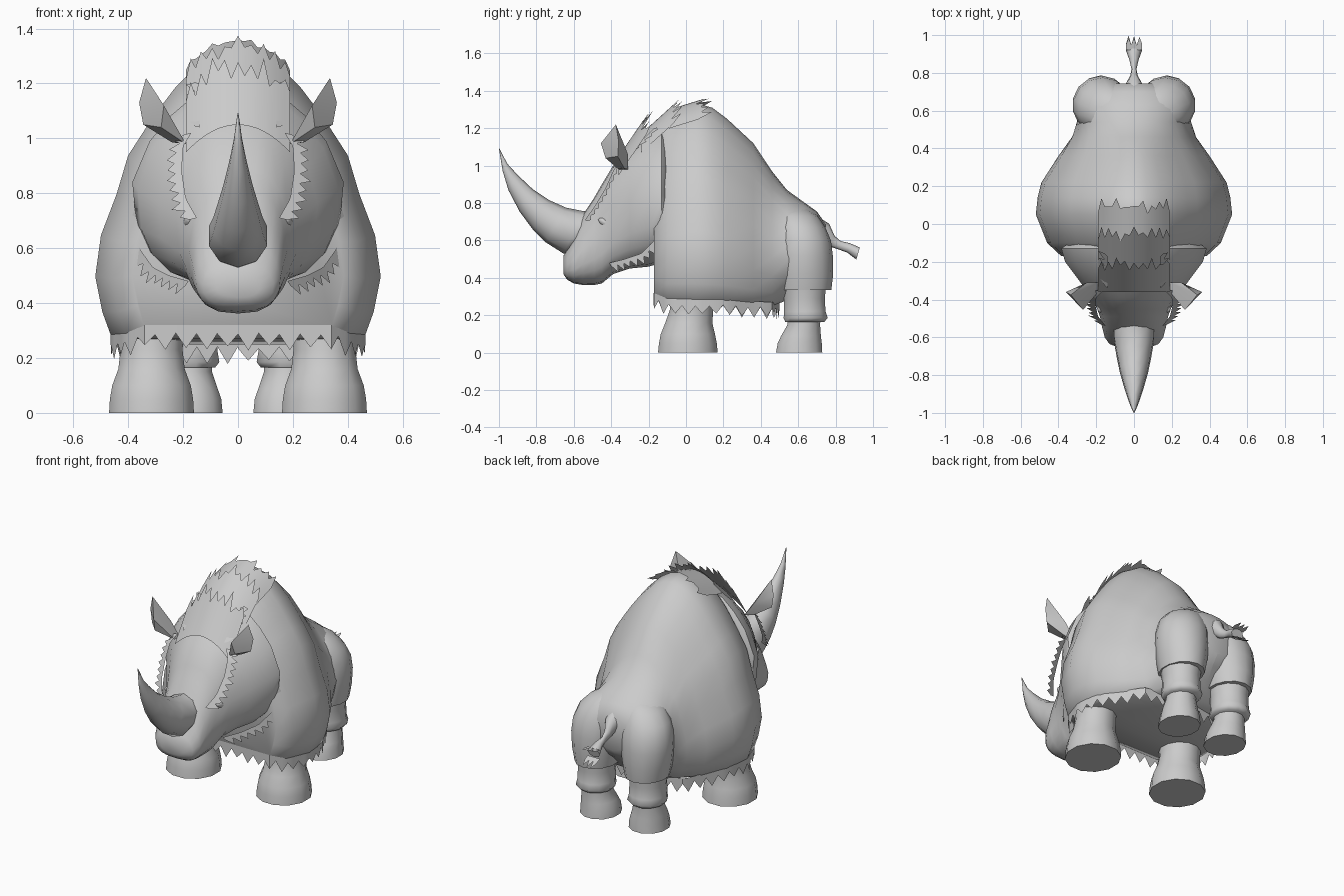
import bpy, bmesh, math, random
from mathutils import Vector

if "Cube" in bpy.data.objects:
    bpy.data.objects.remove(bpy.data.objects["Cube"])

random.seed(4)
grey = bpy.data.materials.new("wool_grey")
grey.diffuse_color = (0.6, 0.6, 0.6, 1)
grey.use_nodes = True
grey.node_tree.nodes["Principled BSDF"].inputs["Base Color"].default_value = grey.diffuse_color


def finish(name, bm, angle=60):
    bmesh.ops.recalc_face_normals(bm, faces=bm.faces[:])
    me = bpy.data.meshes.new(name)
    bm.to_mesh(me)
    bm.free()
    me.materials.append(grey)
    ob = bpy.data.objects.new(name, me)
    bpy.context.collection.objects.link(ob)
    bpy.ops.object.select_all(action='DESELECT')
    ob.select_set(True)
    bpy.context.view_layer.objects.active = ob
    bpy.ops.object.shade_smooth_by_angle(angle=math.radians(angle))
    return ob


def loft(name, rings, angle=60):
    """Skin a list of equal-length point rings and cap both ends."""
    bm = bmesh.new()
    rows = [[bm.verts.new(p) for p in r] for r in rings]
    n = len(rows[0])
    for a, b in zip(rows, rows[1:]):
        for i in range(n):
            j = (i + 1) % n
            bm.faces.new((a[i], a[j], b[j], b[i]))
    bm.faces.new(rows[0])
    bm.faces.new(rows[-1])
    return finish(name, bm, angle)


def column(name, side, rings, n=12):
    """Upright limb from (z, centre x, centre y, radius x, radius y)."""
    ang = [2 * math.pi * (i + .5) / n for i in range(n)]
    return loft(name, [[(side * (cx + rx * math.cos(a)), cy + ry * math.sin(a), z)
                        for a in ang] for z, cx, cy, rx, ry in rings])


def sample(path, n):
    """Even points along a polyline."""
    pts = [Vector(p) for p in path]
    lens = [(b - a).length for a, b in zip(pts, pts[1:])]
    total, out = sum(lens), []
    for i in range(n + 1):
        d, k = total * i / n, 0
        while k < len(lens) - 1 and d > lens[k]:
            d -= lens[k]
            k += 1
        out.append(pts[k].lerp(pts[k + 1], min(1, d / lens[k])))
    return out


def fringe(name, path, teeth, offset, short=0.5, side=1):
    """Zigzag fur strip hanging from a path."""
    bm = bmesh.new()
    off, prev = Vector(offset), None
    for i, p in enumerate(sample(path, teeth * 2)):
        f = random.uniform(.85, 1.1) if i % 2 else short * random.uniform(.85, 1.1)
        q = p + off * f
        cur = [bm.verts.new((side * v.x, v.y, v.z)) for v in (p, q)]
        if prev:
            bm.faces.new((prev[0], cur[0], cur[1], prev[1]))
        prev = cur
    return finish(name, bm, 40)


# Body: egg slices turning round at the rump (y, top, bottom, half width, roundness)
egg = [(0, .8), (.02, .89), (.1, .95), (.22, 1), (.36, .96), (.5, .85), (.63, .77),
       (.72, .65), (.79, .55), (.86, .44), (.94, .28), (.985, .13)]
slices = [(-.17, 1.20, .30, .385, 0), (-.1, 1.26, .27, .46, 0), (.05, 1.335, .26, .52, 0),
          (.14, 1.31, .26, .51, 0), (.22, 1.25, .26, .49, 0), (.36, 1.12, .25, .40, 0),
          (.46, .97, .25, .34, .2), (.54, .87, .28, .315, .5), (.63, .805, .36, .295, .9),
          (.70, .755, .42, .23, 1), (.745, .69, .48, .12, 1)]
rings = []
for y, top, bot, hw, k in slices:
    half = [(hw * (w * (1 - k) + k * math.sqrt(1 - (2 * t - 1) ** 2)), y, bot + t * (top - bot))
            for t, w in egg]
    rings.append(half + [(0, y, top)] + [(-x, q, z) for x, q, z in reversed(half)])
loft("body", rings)

# Head and neck: rounded box slices (y, top, bottom, half width)
slices = [(-.655, .52, .42, .08), (-.635, .55, .39, .13), (-.6, .62, .37, .155),
          (-.55, .74, .362, .168), (-.49, .83, .362, .18), (-.45, .90, .37, .195),
          (-.39, 1.0, .42, .225), (-.3, 1.08, .45, .29), (-.2, 1.17, .46, .365),
          (-.13, 1.20, .48, .385), (-.09, 1.16, .52, .33)]
rings = []
for y, top, bot, hw in slices:
    ring = []
    taper = .2 + .25 * min(1, max(0, (y + .4) / .3))
    for i in range(20):
        a = 2 * math.pi * i / 20
        c, s = math.cos(a), math.sin(a)
        x = math.copysign(abs(c) ** .75, c) * hw * (1 - taper * max(0, s))
        ring.append((x, y, (top + bot) / 2 + math.copysign(abs(s) ** .75, s) * (top - bot) / 2))
    rings.append(ring)
loft("head", rings)

# Horn: curved cone between a front and a back edge (front y, z, back y, z, half width)
edges = [(-.55, .55, -.44, .76, .105), (-.655, .53, -.55, .757, .112),
         (-.75, .59, -.64, .775, .095), (-.82, .66, -.73, .815, .078),
         (-.89, .755, -.82, .875, .055), (-.95, .87, -.90, .95, .032),
         (-.98, .97, -.955, 1.01, .016), (-1.0, 1.09, -.998, 1.092, .002)]
rings = []
for fy, fz, by, bz, w in edges:
    a, b = Vector((0, fy, fz)), Vector((0, by, bz))
    rings.append([(a + b) / 2 + (a - b) / 2 * math.cos(t) + Vector((w * math.sin(t), 0, 0))
                  for t in [2 * math.pi * i / 10 for i in range(10)]])
loft("horn", rings)

# Tail: thin stalk swelling into a tuft (y, z, half width, half height)
spine = [(.68, .67, .06, .06), (.75, .64, .04, .05), (.785, .595, .02, .03),
         (.82, .575, .013, .022), (.87, .56, .025, .025), (.92, .53, .043, .032)]
loft("tail", [[(w * math.cos(t), y + .3 * h * math.sin(t), z + h * math.sin(t))
               for t in [math.pi * i / 4 for i in range(8)]] for y, z, w, h in spine])
for k, (h, tip) in enumerate([(.028, .01), (-.028, -.035)]):
    fringe(f"tail_tuft_{k}", [(-.043, .92, .53 + h), (.043, .92, .53 + h)], 3,
           (0, .075, tip), .4)

# Mirrored parts
for side, tag in ((1, "left"), (-1, "right")):
    column("front_leg_" + tag, side, [
        (0, .315, .01, .16, .165), (.05, .315, .01, .157, .16), (.1, .315, .01, .148, .15),
        (.16, .315, .015, .125, .13), (.23, .315, .03, .117, .12), (.4, .315, .04, .13, .13)])
    column("hind_leg_" + tag, side, [
        (0, .17, .605, .118, .128), (.05, .17, .608, .113, .122), (.09, .175, .615, .104, .11),
        (.15, .18, .63, .088, .09), (.22, .18, .63, .09, .095)])
    column("hind_cuff_" + tag, side, [
        (.165, .18, .635, .1, .108), (.185, .18, .64, .116, .122), (.22, .18, .635, .11, .115),
        (.29, .18, .633, .107, .113), (.38, .18, .63, .12, .125)])
    column("thigh_" + tag, side, [
        (.335, .175, .632, .125, .145), (.42, .175, .632, .142, .155), (.52, .172, .63, .155, .155),
        (.6, .165, .625, .155, .15), (.67, .15, .61, .145, .135), (.73, .125, .59, .115, .115),
        (.775, .1, .57, .06, .07)], 14)

    # Ear: pointed leaf on a short stalk
    bm = bmesh.new()
    for x, y, z in [(.19, -.31, .98), (.19, -.36, .98), (.27, -.455, 1.12), (.335, -.375, 1.22),
                    (.36, -.36, 1.13), (.345, -.365, 1.05), (.25, -.31, 1.06),
                    (.28, -.43, 1.04), (.24, -.33, .985)]:
        bm.verts.new((side * x, y, z))
    bmesh.ops.convex_hull(bm, input=bm.verts[:])
    finish("ear_" + tag, bm, 50)

    # Brow over the eye
    bm = bmesh.new()
    bmesh.ops.create_icosphere(bm, subdivisions=2, radius=1)
    for v in bm.verts:
        v.co = (side * (.178 + .022 * v.co.x), -.42 + .05 * v.co.y,
                .69 + .025 * v.co.z - .02 * v.co.y)
    finish("brow_" + tag, bm)

    # Fur edges on the cheek and face
    fringe("cheek_fur_" + tag, [(.18, -.41, .48), (.25, -.33, .5), (.31, -.24, .53),
                                (.36, -.17, .6), (.375, -.14, .68), (.365, -.14, .76)], 11,
           (.032, .03, -.05), .35, side)
    fringe("face_fur_" + tag, [(.15, -.54, .71), (.19, -.49, .78), (.205, -.43, .88),
                               (.2, -.39, .97), (.17, -.36, 1.02)], 9,
           (.06, .02, -.015), .45, side)
    fringe("neck_fur_" + tag, [(.14, -.34, 1.04), (.14, -.25, 1.12), (.14, -.17, 1.2)], 5,
           (.045, .04, .01), .4, side)

# Mane: overlapping toothed rows over the shoulder hump
for k, (y, z, dy, dz) in enumerate([(-.36, 1.05, .17, .25), (-.24, 1.17, .21, .19),
                                    (-.09, 1.3, .21, .065)]):
    arc = [(x, y, z - 2.8 * x * x) for x in [-.19 + .038 * i for i in range(11)]]
    fringe(f"mane_row_{k}", arc, 9, (0, dy, dz), .8)

# Skirt: ragged wool continuing the lower edge of the body
half = [(.2, -.173, .32), (.34, -.172, .32), (.41, -.102, .29), (.464, .05, .285),
        (.456, .14, .285), (.437, .22, .285), (.356, .36, .275), (.305, .46, .27)]
skirt = ([(0, .5, .27)] + [(-x, y, z) for x, y, z in reversed(half)]
         + half + [(0, .5, .27)])
fringe("wool_skirt", skirt, 36, (0, 0, -.085), .4)
